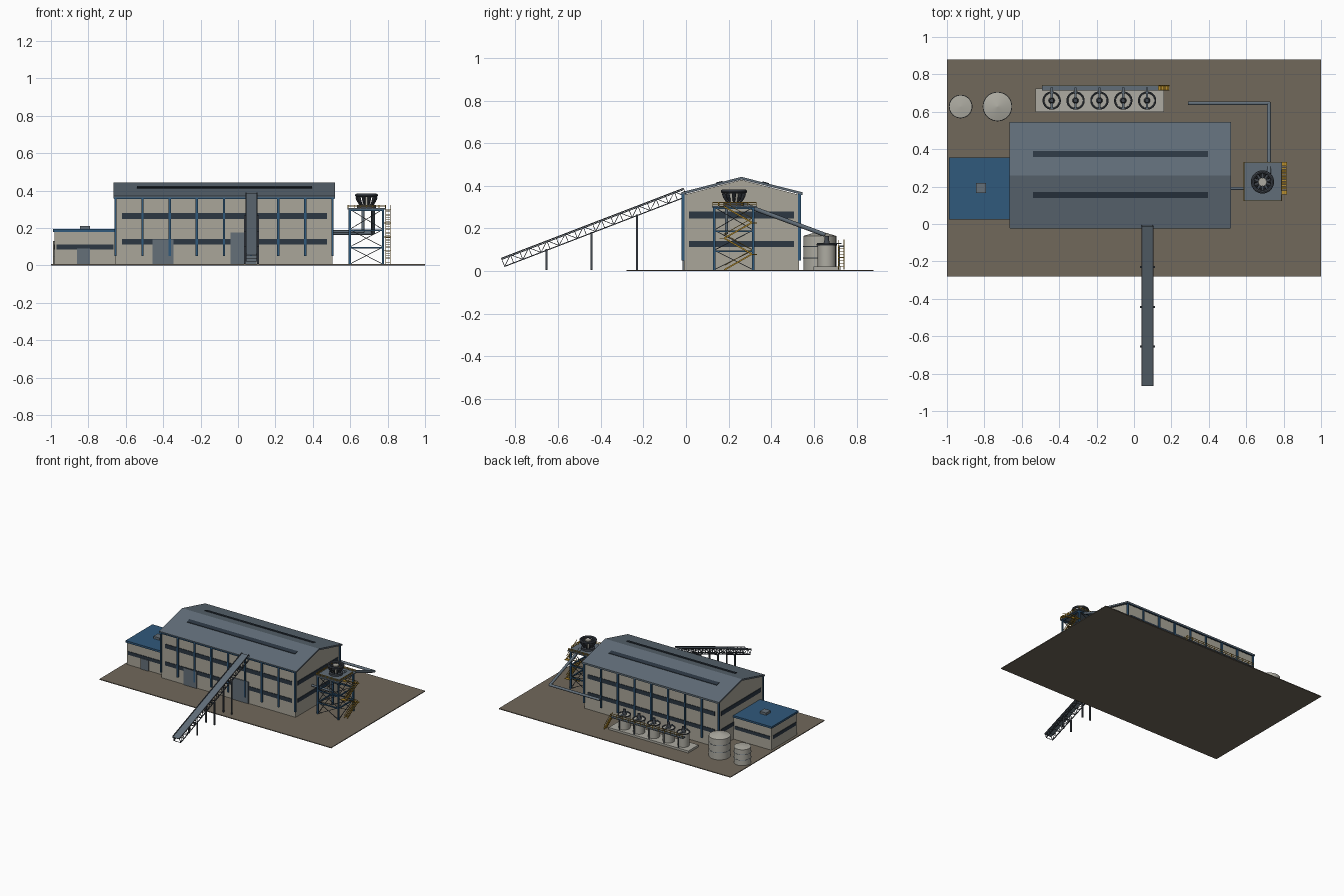
import bpy, bmesh, math
from mathutils import Vector, Matrix

if "Cube" in bpy.data.objects:
    bpy.data.objects.remove(bpy.data.objects["Cube"])

def mat(name, r, g, b):
    m = bpy.data.materials.new(name)
    m.diffuse_color = (r, g, b, 1)
    m.use_nodes = True
    m.node_tree.nodes["Principled BSDF"].inputs["Base Color"].default_value = m.diffuse_color
    return m

WALL = mat("wall_beige", 0.40, 0.38, 0.32)
GROUND = mat("ground_brown", 0.165, 0.14, 0.105)
ROOF = mat("roof_slate", 0.12, 0.155, 0.19)
BLUE = mat("steel_blue", 0.03, 0.10, 0.20)
DARK = mat("window_dark", 0.025, 0.038, 0.055)
YELLOW = mat("safety_yellow", 0.48, 0.27, 0.025)
STEEL = mat("dark_steel", 0.055, 0.065, 0.08)
TANK = mat("concrete_grey", 0.42, 0.41, 0.36)
DOOR = mat("door_grey", 0.13, 0.16, 0.19)

class Part:
    """One named object collected from simple shapes."""
    def __init__(self, name, material, smooth=False):
        self.name, self.material, self.smooth = name, material, smooth
        self.bm = bmesh.new()
    def __enter__(self):
        return self
    def __exit__(self, *err):
        bmesh.ops.recalc_face_normals(self.bm, faces=self.bm.faces)
        me = bpy.data.meshes.new(self.name)
        self.bm.to_mesh(me)
        self.bm.free()
        me.materials.append(self.material)
        ob = bpy.data.objects.new(self.name, me)
        bpy.context.collection.objects.link(ob)
        if self.smooth:
            bpy.ops.object.select_all(action='DESELECT')
            ob.select_set(True)
            bpy.context.view_layer.objects.active = ob
            bpy.ops.object.shade_smooth_by_angle(angle=math.radians(35))
    def box(self, x0, x1, y0, y1, z0, z1):
        m = Matrix.Translation(((x0+x1)/2, (y0+y1)/2, (z0+z1)/2)) @ Matrix.Diagonal((x1-x0, y1-y0, z1-z0, 1))
        bmesh.ops.create_cube(self.bm, size=1, matrix=m)
    def beam(self, a, b, w, h=None):
        a, b = Vector(a), Vector(b)
        d = b - a
        z = d.normalized()
        up = Vector((0, 0, 1)) if abs(z.z) < 0.99 else Vector((0, 1, 0))
        x = up.cross(z).normalized()
        r = Matrix((x, z.cross(x), z)).transposed().to_4x4()
        m = Matrix.Translation((a+b)/2) @ r @ Matrix.Diagonal((w, h or w, d.length, 1))
        bmesh.ops.create_cube(self.bm, size=1, matrix=m)
    def cyl(self, a, b, r1, r2=None, n=24):
        a, b = Vector(a), Vector(b)
        d = b - a
        m = Matrix.Translation((a+b)/2) @ d.to_track_quat('Z', 'Y').to_matrix().to_4x4()
        bmesh.ops.create_cone(self.bm, cap_ends=True, segments=n, radius1=r1,
                              radius2=r1 if r2 is None else r2, depth=d.length, matrix=m)
    def ring(self, c, r, t, n=32, k=8):
        rows = [[self.bm.verts.new((c[0]+(r+t*math.cos(v))*math.cos(u), c[1]+(r+t*math.cos(v))*math.sin(u),
                 c[2]+t*math.sin(v))) for v in [j*math.tau/k for j in range(k)]]
                for u in [i*math.tau/n for i in range(n)]]
        for i in range(n):
            for j in range(k):
                p, q = rows[i], rows[(i+1) % n]
                self.bm.faces.new((p[j], q[j], q[(j+1) % k], p[(j+1) % k]))
    def prism_x(self, pts, x0, x1):
        a = [self.bm.verts.new((x0, y, z)) for y, z in pts]
        b = [self.bm.verts.new((x1, y, z)) for y, z in pts]
        self.bm.faces.new(a)
        self.bm.faces.new(b)
        for i in range(len(pts)):
            j = (i+1) % len(pts)
            self.bm.faces.new((a[i], a[j], b[j], b[i]))

G = 0.006
with Part("yard_slab", GROUND) as p:
    p.box(-1, 1, -0.28, 0.88, 0, G)

# Main hall: walls, roof, skylights, window bands, columns, doors
with Part("hall_walls", WALL) as p:
    p.prism_x([(-0.01, G), (0.53, G), (0.53, 0.358), (0.26, 0.428), (-0.01, 0.358)], -0.655, 0.505)
with Part("hall_roof", ROOF) as p:
    p.prism_x([(-0.022, 0.358), (0.26, 0.430), (0.546, 0.358), (0.546, 0.37), (0.26, 0.442), (-0.022, 0.37)], -0.665, 0.518)
with Part("roof_skylights", DARK) as p:
    for y0, y1 in ((0.14, 0.172), (0.358, 0.39)):
        z = [0.442 - abs(y-0.26)*0.255 for y in (y0, y1)]
        p.prism_x([(y0, z[0]-0.002), (y1, z[1]-0.002), (y1, z[1]+0.004), (y0, z[0]+0.004)], -0.54, 0.395)
with Part("hall_windows", DARK) as p:
    for z0, z1 in ((0.247, 0.279), (0.112, 0.142)):
        for y in (-0.01, 0.53):
            p.box(-0.62, 0.475, y-0.004, y+0.004, z0, z1)
        for x in (-0.655, 0.505):
            p.box(x-0.004, x+0.004, 0.014, 0.506, z0, z1)
with Part("hall_columns", BLUE) as p:
    for i in range(9):
        x = -0.655 + i*0.145
        for y in (-0.013, 0.533):
            p.box(x-0.006, x+0.006, y-0.007, y+0.007, 0.05, 0.362)
with Part("hall_gutters", BLUE) as p:
    for y in (-0.02, 0.54):
        p.box(-0.662, 0.515, y-0.005, y+0.005, 0.356, 0.364)
with Part("hall_doors", DOOR) as p:
    p.box(-0.457, -0.345, -0.017, -0.008, G, 0.137)
    p.box(-0.04, 0.10, -0.017, -0.008, G, 0.175)

# Side annex
with Part("annex_walls", WALL) as p:
    p.box(-0.98, -0.655, 0.032, 0.348, G, 0.18)
with Part("annex_roof", BLUE) as p:
    p.box(-0.988, -0.657, 0.024, 0.356, 0.178, 0.193)
with Part("annex_roof_vent", DOOR) as p:
    p.box(-0.846, -0.792, 0.165, 0.22, 0.19, 0.211)
with Part("annex_windows", DARK) as p:
    for y in (0.032, 0.348):
        p.box(-0.97, -0.665, y-0.004, y+0.004, 0.086, 0.112)
    p.box(-0.984, -0.976, 0.05, 0.33, 0.086, 0.112)
with Part("annex_door", DOOR) as p:
    p.box(-0.86, -0.79, 0.024, 0.033, G, 0.09)

# Inclined conveyor: deck, lattice sides, trestle legs
LO, HI = Vector((0, -0.866, 0.060)), Vector((0, -0.012, 0.388))
DROP = Vector((0, 0.015, -0.038))
N = 20
with Part("conveyor_deck", ROOF) as p:
    c = Vector((0.0715, 0, -0.006))
    p.beam(LO+c, HI+c, 0.058, 0.004)
with Part("conveyor_truss", STEEL) as p:
    for x in (0.042, 0.101):
        X = Vector((x, 0, 0))
        p.beam(LO+X, HI+X, 0.005)
        p.beam(LO+X+DROP, HI+X+DROP, 0.005)
        for i in range(N+1):
            a, d = LO.lerp(HI, i/N) + X, LO.lerp(HI, min(i+1, N)/N) + X
            p.beam(a, a+DROP, 0.003)
            if i < N:
                p.beam(*((a, d+DROP) if i % 2 else (a+DROP, d)), 0.003)
    for i in range(N+1):
        a = LO.lerp(HI, i/N) + DROP
        p.beam(a+Vector((0.042, 0, 0)), a+Vector((0.101, 0, 0)), 0.003)
with Part("conveyor_legs", STEEL) as p:
    for y, z in ((-0.655, 0.103), (-0.443, 0.184), (-0.23, 0.266)):
        for x in (0.036, 0.107):
            p.box(x-0.005, x+0.005, y-0.005, y+0.005, G, z)
        p.box(0.036, 0.107, y-0.004, y+0.004, z-0.012, z-0.003)

# Cyclone tower: frame, bracing, platform, rails, stairs
XS, YS = (0.597, 0.775), (0.132, 0.316)
corners = [(XS[0], YS[0]), (XS[1], YS[0]), (XS[1], YS[1]), (XS[0], YS[1])]
levels = (G, 0.098, 0.192, 0.30)
with Part("tower_frame", BLUE) as p:
    for x, y in corners:
        p.box(x-0.006, x+0.006, y-0.006, y+0.006, G, 0.30)
    for i in range(4):
        a, b = corners[i], corners[(i+1) % 4]
        for z in levels[1:]:
            p.beam((*a, z-0.005), (*b, z-0.005), 0.008)
with Part("tower_bracing", STEEL) as p:
    for i in range(4):
        a, b = corners[i], corners[(i+1) % 4]
        for z0, z1 in zip(levels, levels[1:]):
            p.beam((*a, z0), (*b, z1), 0.0035)
            p.beam((*b, z0), (*a, z1), 0.0035)
with Part("tower_platform", ROOF) as p:
    p.box(0.585, 0.79, 0.122, 0.332, 0.298, 0.306)
def rail(p, pts, h, posts=6, w=0.003):
    for a, b in zip(pts, pts[1:]):
        a, b = Vector(a), Vector(b)
        for f in (0.5, 1):
            p.beam(a+Vector((0, 0, h*f)), b+Vector((0, 0, h*f)), w)
        for i in range(posts+1):
            q = a.lerp(b, i/posts)
            p.beam(q, q+Vector((0, 0, h)), w)
with Part("tower_rails", YELLOW) as p:
    rail(p, [(0.787, 0.29, 0.304), (0.787, 0.125, 0.304), (0.588, 0.125, 0.304),
             (0.588, 0.329, 0.304), (0.787, 0.329, 0.304)], 0.018)
with Part("tower_stairs", YELLOW) as p:
    h = (0.302 - G)/4
    for f in range(4):
        y0, y1 = (0.18, 0.31) if f % 2 == 0 else (0.31, 0.18)
        z0 = G + f*h
        for x in (0.791, 0.815):
            p.beam((x, y0, z0), (x, y1, z0+h), 0.003, 0.007)
            p.beam((x, y0, z0+0.02), (x, y1, z0+h+0.02), 0.003)
        for i in range(1, 10):
            y, z = y0+(y1-y0)*i/10, z0+h*i/10
            p.box(0.791, 0.815, y-0.005, y+0.005, z-0.001, z+0.001)
        e = 0.022 if y1 > y0 else -0.022
        p.box(0.775, 0.817, min(y1, y1+e), max(y1, y1+e), z0+h-0.004, z0+h)

# Cyclone cluster on the tower
CX, CY = 0.687, 0.225
with Part("cyclone_cluster", STEEL, True) as p:
    p.ring((CX, CY, 0.374), 0.053, 0.009)
    p.cyl((CX, CY, 0.306), (CX, CY, 0.32), 0.05)
    for i in range(10):
        c, s = math.cos(i*math.tau/10), math.sin(i*math.tau/10)
        p.cyl((CX+0.03*c, CY+0.03*s, 0.316), (CX+0.046*c, CY+0.046*s, 0.35), 0.004, 0.009, 10)
        p.cyl((CX+0.046*c, CY+0.046*s, 0.35), (CX+0.051*c, CY+0.051*s, 0.366), 0.009, None, 10)
        p.cyl((CX+0.015*c, CY+0.015*s, 0.368), (CX+0.05*c, CY+0.05*s, 0.368), 0.004, None, 8)
with Part("cyclone_distributor", TANK, True) as p:
    p.cyl((CX, CY, 0.32), (CX, CY, 0.376), 0.022)

# Process pipes with ball elbows
def pipe(p, pts, r):
    for a, b in zip(pts, pts[1:]):
        p.cyl(a, b, r, None, 16)
    for q in pts[1:-1]:
        bmesh.ops.create_uvsphere(p.bm, u_segments=16, v_segments=8, radius=r, matrix=Matrix.Translation(q))
with Part("feed_pipe", ROOF, True) as p:
    pipe(p, [(0.5, 0.19, 0.18), (0.668, 0.19, 0.18), (0.668, 0.19, 0.31)], 0.008)
with Part("overflow_pipe", ROOF, True) as p:
    pipe(p, [(0.722, 0.27, 0.312), (0.722, 0.645, 0.173), (0.29, 0.645, 0.173)], 0.010)

# Row of agitated cells on a plinth
CELLS = [-0.44 + i*0.1275 for i in range(5)]
FY = 0.66
with Part("cell_plinth", TANK) as p:
    p.box(-0.527, 0.16, 0.598, 0.724, G, 0.022)
with Part("cell_tanks", TANK, True) as p:
    for x in CELLS:
        p.cyl((x, FY, 0.022), (x, FY, 0.122), 0.042, None, 32)
with Part("cell_rims", STEEL, True) as p:
    for x in CELLS:
        p.ring((x, FY, 0.124), 0.044, 0.005)
with Part("cell_motors", STEEL, True) as p:
    for x in CELLS:
        p.cyl((x, FY, 0.122), (x, FY, 0.145), 0.017, 0.011, 16)
        p.cyl((x, FY, 0.145), (x, FY, 0.165), 0.011, None, 16)
with Part("cell_bridges", ROOF) as p:
    for x in CELLS:
        p.box(x-0.006, x+0.006, 0.615, 0.73, 0.126, 0.133)
with Part("cell_walkway", ROOF) as p:
    p.box(-0.492, 0.13, 0.714, 0.742, 0.113, 0.12)
    for x in CELLS:
        p.box(x-0.003, x+0.003, 0.716, 0.722, 0.02, 0.114)
with Part("walkway_rail", YELLOW) as p:
    rail(p, [(-0.49, 0.741, 0.118), (0.13, 0.741, 0.118)], 0.028, 12)
with Part("walkway_stairs", YELLOW) as p:
    for y in (0.715, 0.741):
        p.beam((0.13, y, 0.118), (0.187, y, 0.01), 0.004, 0.008)
        p.beam((0.13, y, 0.146), (0.187, y, 0.038), 0.003)
        p.beam((0.187, y, 0.008), (0.187, y, 0.038), 0.003)
    for i in range(1, 8):
        x, z = 0.13+0.057*i/8, 0.118-0.108*i/8
        p.box(x-0.006, x+0.006, 0.714, 0.742, z-0.0015, z+0.0015)

# Storage tanks with shallow cone lids and hoops
for name, x, r, h, cone in (("large_tank", -0.73, 0.077, 0.165, 0.022), ("small_tank", -0.927, 0.061, 0.13, 0.008)):
    with Part(name, TANK, True) as p:
        p.cyl((x, 0.628, G), (x, 0.628, h), r, None, 40)
        p.cyl((x, 0.628, h), (x, 0.628, h+cone), r, 0.004, 40)
    with Part(name + "_hoops", DOOR, True) as p:
        for f in (0.37, 0.7):
            p.ring((x, 0.628, h*f), r, 0.002, 40, 6)
